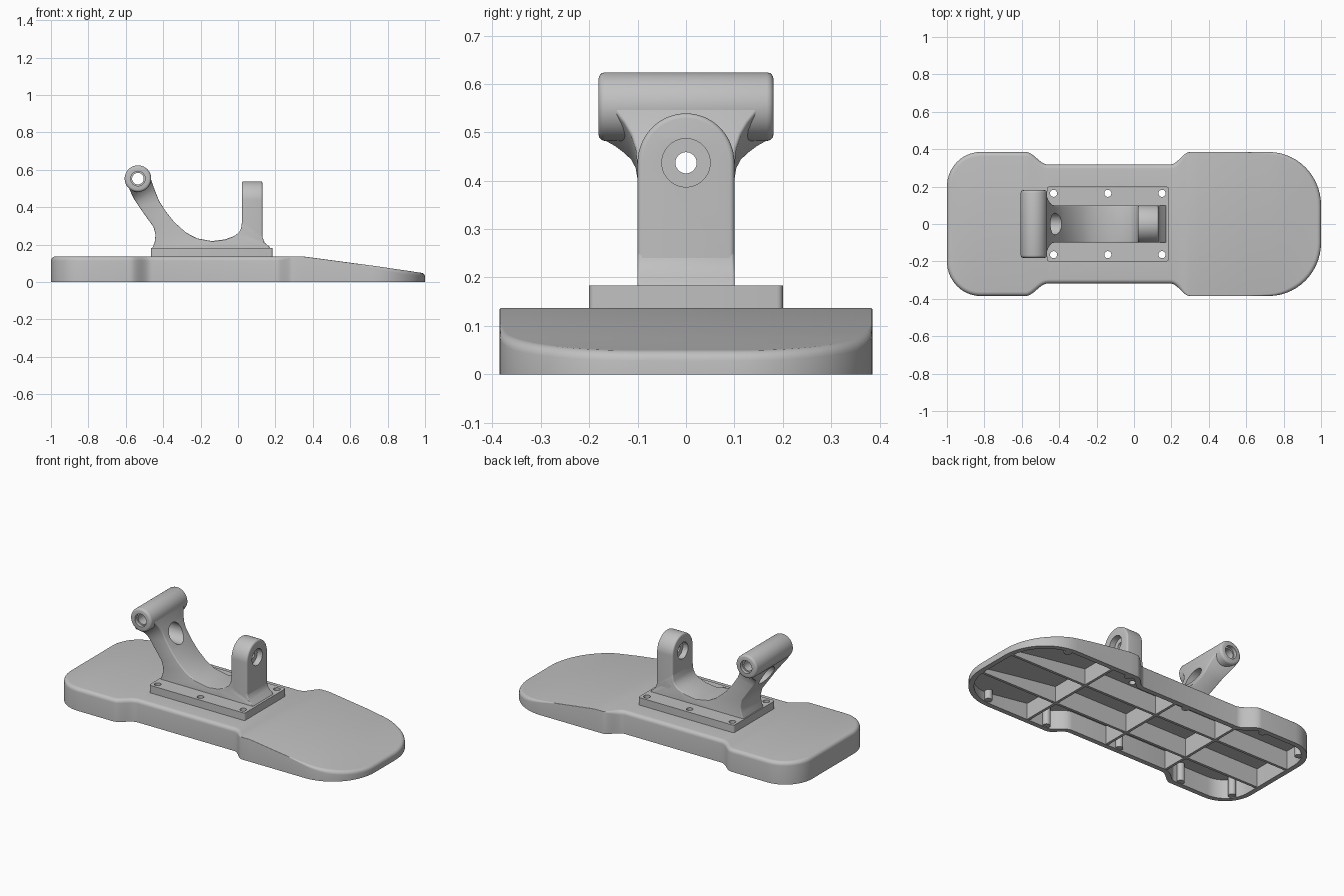
import bpy, bmesh
from math import sin, cos, pi, radians
from mathutils import Vector, Matrix

cube = bpy.data.objects.get("Cube")
if cube:
    bpy.data.objects.remove(cube)

grey = bpy.data.materials.new("plain grey")
grey.use_nodes = True
colour = (0.53, 0.53, 0.53, 1)
grey.diffuse_color = colour
grey.node_tree.nodes["Principled BSDF"].inputs["Base Color"].default_value = colour


def finish(bm, name):
    bmesh.ops.recalc_face_normals(bm, faces=bm.faces)
    mesh = bpy.data.meshes.new(name)
    bm.to_mesh(mesh)
    bm.free()
    ob = bpy.data.objects.new(name, mesh)
    bpy.context.collection.objects.link(ob)
    mesh.materials.append(grey)
    return ob


def loft(rings, name):
    bm = bmesh.new()
    loops = [[bm.verts.new(p) for p in ring] for ring in rings]
    n = len(loops[0])
    for a, b in zip(loops, loops[1:]):
        for i in range(n):
            j = (i + 1) % n
            bm.faces.new((a[i], a[j], b[j], b[i]))
    # each end is closed with strips between matching points of the two halves
    for ring in (loops[0], loops[-1]):
        for i in range(n // 2 - 1):
            bm.faces.new((ring[i], ring[i + 1], ring[n - 2 - i], ring[n - 1 - i]))
    return finish(bm, name)


def mirrored(pts):
    return pts + [(x, -y, z) for x, y, z in reversed(pts)]


def box(name, lo, hi):
    bm = bmesh.new()
    bmesh.ops.create_cube(bm, size=1)
    lo, hi = Vector(lo), Vector(hi)
    bmesh.ops.scale(bm, vec=hi - lo, verts=bm.verts)
    bmesh.ops.translate(bm, vec=(lo + hi) / 2, verts=bm.verts)
    return finish(bm, name)


def cylinder(name, centre, radius, length, axis, sides=48):
    bm = bmesh.new()
    rot = Vector((0, 0, 1)).rotation_difference(Vector(axis)).to_matrix().to_4x4()
    bmesh.ops.create_cone(bm, cap_ends=True, segments=sides, radius1=radius, radius2=radius,
                          depth=length, matrix=Matrix.Translation(centre) @ rot)
    return finish(bm, name)


def modify(ob, kind, **settings):
    mod = ob.modifiers.new(kind.lower(), kind)
    for key, value in settings.items():
        setattr(mod, key, value)
    bpy.ops.object.select_all(action='DESELECT')
    bpy.context.view_layer.objects.active = ob
    ob.select_set(True)
    bpy.ops.object.modifier_apply(modifier=mod.name)


def soften(ob, width):
    modify(ob, 'BEVEL', width=width, segments=3, limit_method='ANGLE', angle_limit=radians(40))


def cut(obs, cutters):
    for cutter in cutters:
        cutter.hide_render = True
        for ob in obs:
            modify(ob, 'BOOLEAN', object=cutter, operation='DIFFERENCE', solver='EXACT')
        bpy.data.objects.remove(cutter)


def smooth(ob):
    bpy.ops.object.select_all(action='DESELECT')
    bpy.context.view_layer.objects.active = ob
    ob.select_set(True)
    bpy.ops.object.shade_smooth_by_angle(angle=radians(32))


# Base outline: half of it, from the square end to the tapered end
WIDE, WAIST, TOP, BEND, TOE = 0.385, 0.318, 0.137, 0.35, 0.05


def height(x):
    return TOP if x < BEND else TOP + (TOE - TOP) * (x - BEND) / (1 - BEND)


def rim(x):
    # edge rounding: full behind the shoulder, nearly sharp on it, full again at the toe
    if x < BEND:
        return 0.003 + 0.02 * min(1, max(0, (0.29 - x) / 0.06))
    return 0.003 + 0.019 * min(1, max(0, (x - 0.6) / 0.25))


def ease(x0, x1, y0, y1, n=10):
    return [(x0 + (x1 - x0) * i / n, y0 + (y1 - y0) * (1 - cos(pi * i / n)) / 2) for i in range(n + 1)]


def arc(cx, cy, rx, ry, a0, a1, n=14):
    steps = [radians(a0 + (a1 - a0) * i / n) for i in range(n + 1)]
    return [(cx + rx * cos(a), cy + ry * sin(a)) for a in steps]


half = (arc(-0.82, 0.2, 0.18, 0.185, 180, 90) + ease(-0.58, -0.46, WIDE, WAIST)
        + ease(0.195, 0.3, WAIST, WIDE) + [(BEND, WIDE), (0.6, WIDE)]
        + arc(0.72, 0.1, 0.28, 0.285, 90, 0))


def offset_ring(inset_of, z_of):
    pts = []
    for i, (x, y) in enumerate(half):
        before = Vector(half[i - 1]) if i else Vector((x, -y))
        after = Vector(half[i + 1]) if i + 1 < len(half) else Vector((x, -y))
        here = Vector((x, y))
        t = ((here - before).normalized() + (after - here).normalized()).normalized()
        inset = inset_of(x)
        pts.append((x + t.y * inset, y - t.x * inset, z_of(x)))
    return mirrored(pts)


# Hollow base shell with a rounded upper rim
rings = [offset_ring(lambda x: 0.03, lambda x: height(x) - 0.022),
         offset_ring(lambda x: 0.03, lambda x: 0), offset_ring(lambda x: 0, lambda x: 0)]
for k in range(6):
    a = k * pi / 10
    rings.append(offset_ring(lambda x, a=a: rim(x) * (1 - cos(a)),
                             lambda x, a=a: height(x) - rim(x) * (1 - sin(a))))
base = loft(rings, "base_shell")

# Stiffening ribs and screw bosses under the base
for y in (0.125, -0.125):
    loft([[(x, y - 0.008, 0.002), (x, y - 0.008, height(x) - 0.012),
           (x, y + 0.008, height(x) - 0.012), (x, y + 0.008, 0.002)]
          for x in (-0.98, BEND, 0.975)], "long_rib")
for x, w in ((-0.47, 0.31), (-0.05, 0.3), (0.45, 0.37)):
    box("cross_rib", (x - 0.008, -w, 0.002), (x + 0.008, w, height(x) - 0.015))
for x, y in ((-0.93, 0.28), (-0.62, 0.345), (-0.13, 0.28), (0.33, 0.345), (0.75, 0.335)):
    for s in (1, -1):
        h = height(x) - 0.015
        smooth(cylinder("boss", (x, s * y, h / 2 + 0.002), 0.022, h - 0.004, (0, 0, 1), 20))

# Mounting plate, with six screw holes running through the base
corners = arc(-0.453, 0.188, 0.012, 0.012, 180, 90, 4) + arc(0.173, 0.188, 0.012, 0.012, 90, 0, 4)
plate = loft([mirrored([(x, y, z) for x, y in corners]) for z in (0.13, 0.183)], "mounting_plate")
cut([base, plate], [cylinder("hole_cutter", (x, s * 0.164, 0.15), 0.019, 0.2, (0, 0, 1), 20)
                    for x in (-0.43, -0.14, 0.15) for s in (1, -1)])

# Bracket: cross-sections from the flared arm, along the saddle, into the foot of the post
sections = [  # upper x, z, lower x, z, half width
    (-0.477, 0.585, -0.582, 0.5, 0.177), (-0.47, 0.565, -0.574, 0.482, 0.17),
    (-0.464, 0.545, -0.569, 0.47, 0.148), (-0.456, 0.522, -0.562, 0.456, 0.129),
    (-0.447, 0.497, -0.555, 0.442, 0.114), (-0.436, 0.468, -0.543, 0.424, 0.104),
    (-0.42, 0.43, -0.527, 0.4, 0.1), (-0.385, 0.376, -0.488, 0.345, 0.1),
    (-0.34, 0.32, -0.452, 0.295, 0.1), (-0.28, 0.266, -0.441, 0.255, 0.1),
    (-0.22, 0.234, -0.446, 0.21, 0.1), (-0.14, 0.219, -0.464, 0.17, 0.1),
    (-0.07, 0.228, -0.05, 0.17, 0.1), (-0.02, 0.246, 0.18, 0.17, 0.1),
    (0.005, 0.265, 0.165, 0.192, 0.1), (0.017, 0.288, 0.143, 0.21, 0.1),
    (0.021, 0.32, 0.131, 0.24, 0.1), (0.027, 0.35, 0.125, 0.3, 0.094)]
bracket = loft([[(ux, -w, uz), (lx, -w, lz), (lx, w, lz), (ux, w, uz)]
                for ux, uz, lx, lz, w in sections], "bracket")
soften(bracket, 0.008)

# Round-topped post with softened edges
AXIS, SOFT = 0.437, 0.01
steps = [k * pi / 8 for k in range(5)]
rounding = ([(0.021 + SOFT * (1 - cos(a)), SOFT * (1 - sin(a))) for a in steps]
            + [(0.131 - SOFT * (1 - cos(a)), SOFT * (1 - sin(a))) for a in reversed(steps)])
post = loft([mirrored([(x, 0.1 - d, 0.235)]
                      + [(x, y, z) for y, z in arc(0, AXIS, 0.1 - d, 0.102 - d, 0, 88, 20)])
             for x, d in rounding], "post")

# Cross tube at the tip of the arm
TX, TZ = -0.535, 0.553
tube = cylinder("cross_tube", (TX, 0, TZ), 0.071, 0.362, (0, 1, 0))
soften(tube, 0.014)

# Bores: tube, arm window, post hole with a recess on both faces
along_x, along_y = (1, 0, 0), (0, 1, 0)
cut([bracket, tube], [cylinder("bore_cutter", (TX, 0, TZ), 0.031, 0.6, along_y, 32),
                      cylinder("window_cutter", (-0.5, 0, AXIS), 0.058, 0.4, along_x, 40)]
    + [cylinder("recess_cutter", (TX, s * 0.2, TZ), 0.039, 0.08, along_y, 32) for s in (1, -1)])
cut([post], [cylinder("post_cutter", (0.076, 0, AXIS), 0.022, 0.3, along_x, 24)]
    + [cylinder("recess_cutter", (0.076 + s * 0.07, 0, AXIS), 0.05, 0.1, along_x, 40) for s in (1, -1)])

for part in (base, plate, bracket, post, tube):
    smooth(part)
